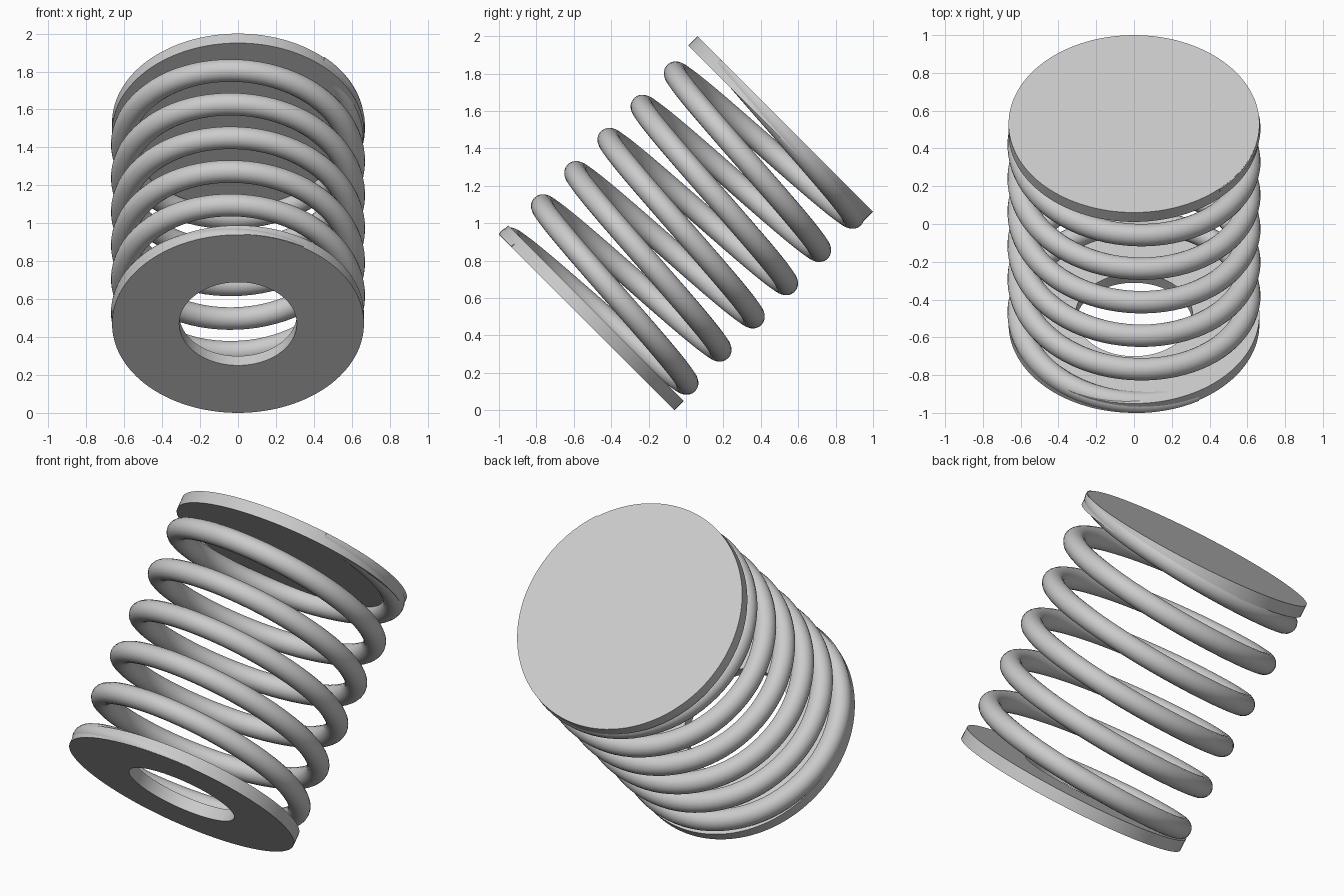
import bpy, bmesh, math
from mathutils import Vector, Matrix

cube = bpy.data.objects.get("Cube")
if cube:
    bpy.data.objects.remove(cube, do_unlink=True)

HALF = 0.75      # half length along the tilted axis
PLATE_R = 0.664
PLATE_T = 0.07
COIL_R = 0.61
WIRE_R = 0.06
PITCH = 0.251

# The whole assembly leans 45 degrees backwards
TILT = Matrix.Translation((0, 0, 1)) @ Matrix.Rotation(math.radians(-45), 4, 'X')

steel = bpy.data.materials.new("grey steel")
steel.use_nodes = True
grey = (0.6, 0.6, 0.6, 1)
steel.diffuse_color = grey
steel.node_tree.nodes["Principled BSDF"].inputs["Base Color"].default_value = grey


def finish(bm, name):
    """Turn a bmesh into a tilted, smooth-shaded object."""
    bmesh.ops.recalc_face_normals(bm, faces=bm.faces)
    mesh = bpy.data.meshes.new(name)
    bm.to_mesh(mesh)
    bm.free()
    mesh.materials.append(steel)
    obj = bpy.data.objects.new(name, mesh)
    bpy.context.collection.objects.link(obj)
    obj.matrix_world = TILT
    bpy.ops.object.select_all(action='DESELECT')
    obj.select_set(True)
    bpy.context.view_layer.objects.active = obj
    bpy.ops.object.shade_smooth_by_angle(angle=math.radians(35))
    return obj


def plate(name, z0, hole=0.0, sides=128):
    """Round plate, either solid or with a central hole."""
    bm = bmesh.new()
    z1 = z0 + PLATE_T

    def ring(r, z):
        return [bm.verts.new((r * math.cos(a), r * math.sin(a), z))
                for a in (math.tau * i / sides for i in range(sides))]

    def bridge(a, b):
        for i in range(sides):
            j = (i + 1) % sides
            bm.faces.new((a[i], a[j], b[j], b[i]))

    low, high = ring(PLATE_R, z0), ring(PLATE_R, z1)
    bridge(low, high)
    if hole:
        low_in, high_in = ring(hole, z0), ring(hole, z1)
        bridge(low_in, low)
        bridge(high, high_in)
        bridge(high_in, low_in)
    else:
        bm.faces.new(low)
        bm.faces.new(high)
    finish(bm, name)


def spring(name, start, end, steps=480, sides=20):
    """Helical wire whose two ends are ground flush with the plates."""
    bm = bmesh.new()
    rings = []
    for i in range(steps + 1):
        turn = start + (end - start) * i / steps
        a = -math.radians(turn)
        z = PITCH * (turn - (start + end) / 2) / 360
        radial = Vector((math.cos(a), math.sin(a), 0))
        tangent = Vector((math.sin(a), -math.cos(a), PITCH / math.tau / COIL_R)).normalized()
        normal = tangent.cross(radial)
        centre = radial * COIL_R + Vector((0, 0, z))
        rings.append([bm.verts.new(centre + WIRE_R * (radial * math.cos(b) + normal * math.sin(b)))
                      for b in (math.tau * k / sides for k in range(sides))])
    for a, b in zip(rings, rings[1:]):
        for k in range(sides):
            n = (k + 1) % sides
            bm.faces.new((a[k], a[n], b[n], b[k]))
    bm.faces.new(rings[0])
    bm.faces.new(rings[-1])
    # Flat ground ends
    for side in (-1, 1):
        cut = bmesh.ops.bisect_plane(
            bm, geom=bm.verts[:] + bm.edges[:] + bm.faces[:],
            plane_co=(0, 0, side * (HALF - 0.001)), plane_no=(0, 0, side), clear_outer=True)
        edges = [e for e in cut["geom_cut"] if isinstance(e, bmesh.types.BMEdge)]
        bmesh.ops.holes_fill(bm, edges=edges, sides=0)
    finish(bm, name)


plate("bottom_washer", -HALF, hole=0.31)
plate("top_plate", HALF - PLATE_T)
spring("coil_spring", 59, 47 + 6 * 360)
